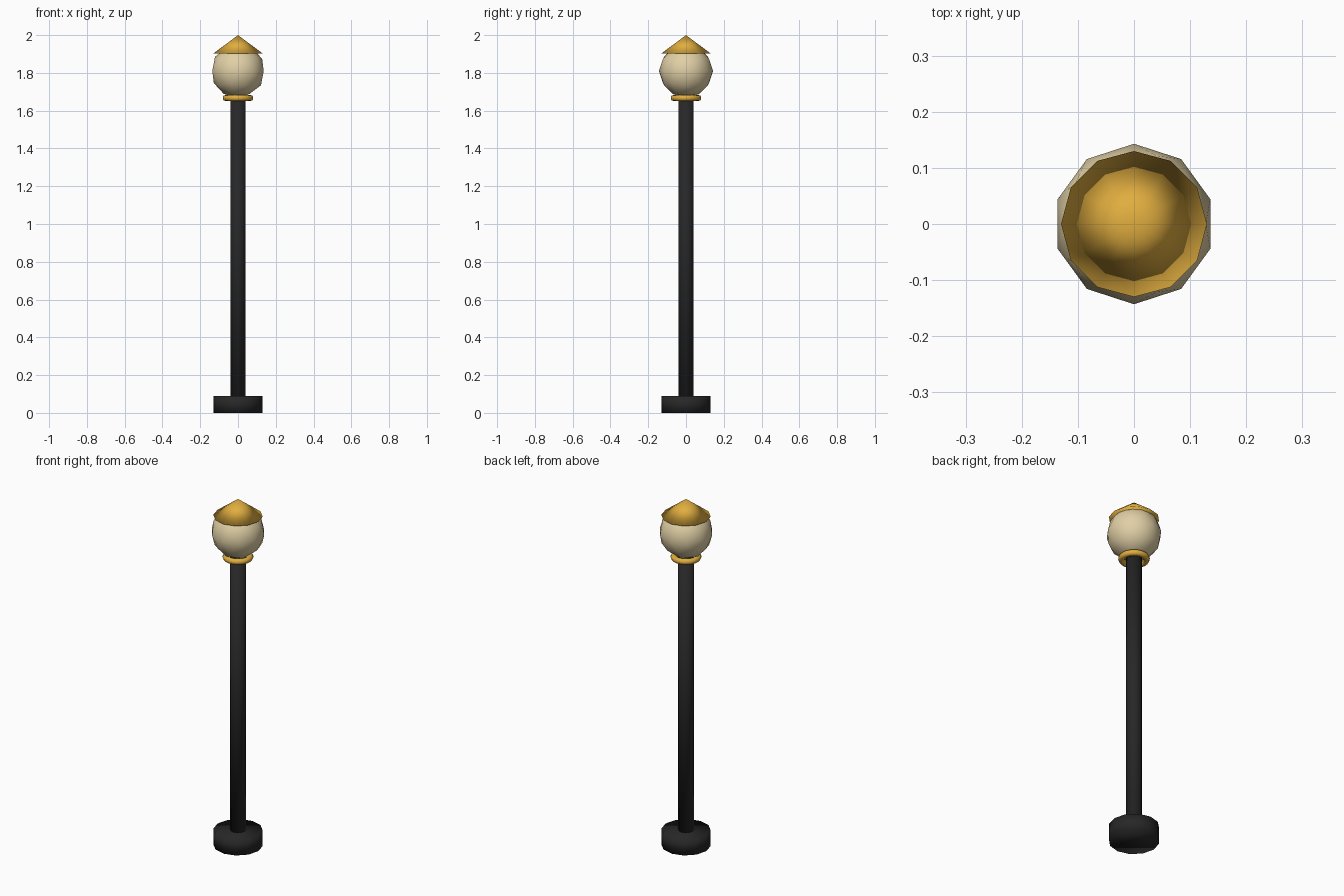
import bpy

cube = bpy.data.objects.get("Cube")
if cube:
    bpy.data.objects.remove(cube, do_unlink=True)


def material(name, rgb):
    mat = bpy.data.materials.new(name)
    mat.use_nodes = True
    color = (*rgb, 1.0)
    mat.diffuse_color = color
    mat.node_tree.nodes["Principled BSDF"].inputs["Base Color"].default_value = color
    return mat


iron = material("black iron", (0.02, 0.02, 0.02))
gold = material("gold", (0.75, 0.42, 0.05))
glass = material("cream glass", (0.75, 0.63, 0.38))


def finish(name, mat):
    """Name the newest object, colour it and shade it fully smooth."""
    obj = bpy.context.object
    obj.name = name
    obj.data.name = name
    obj.data.materials.append(mat)
    bpy.ops.object.shade_smooth()
    return obj


def tapered(name, mat, r_bottom, r_top, z_bottom, z_top, sides=12):
    """Closed upright cylinder or cone between two heights."""
    bpy.ops.mesh.primitive_cone_add(
        vertices=sides, radius1=r_bottom, radius2=r_top,
        depth=z_top - z_bottom, location=(0, 0, (z_bottom + z_top) / 2))
    return finish(name, mat)


# Foot and post
tapered("base", iron, 0.13, 0.13, 0.0, 0.09)
tapered("post", iron, 0.041, 0.041, 0.04, 1.67)

# Collar under the lamp
bpy.ops.mesh.primitive_torus_add(
    major_segments=24, minor_segments=8, major_radius=0.064,
    minor_radius=0.017, location=(0, 0, 1.667))
finish("collar", gold)

# Lamp globe
bpy.ops.mesh.primitive_ico_sphere_add(
    subdivisions=2, radius=0.143, location=(0, 0, 1.81))
finish("globe", glass)

# Pointed cap
tapered("cap", gold, 0.13, 0.0, 1.903, 2.0)
